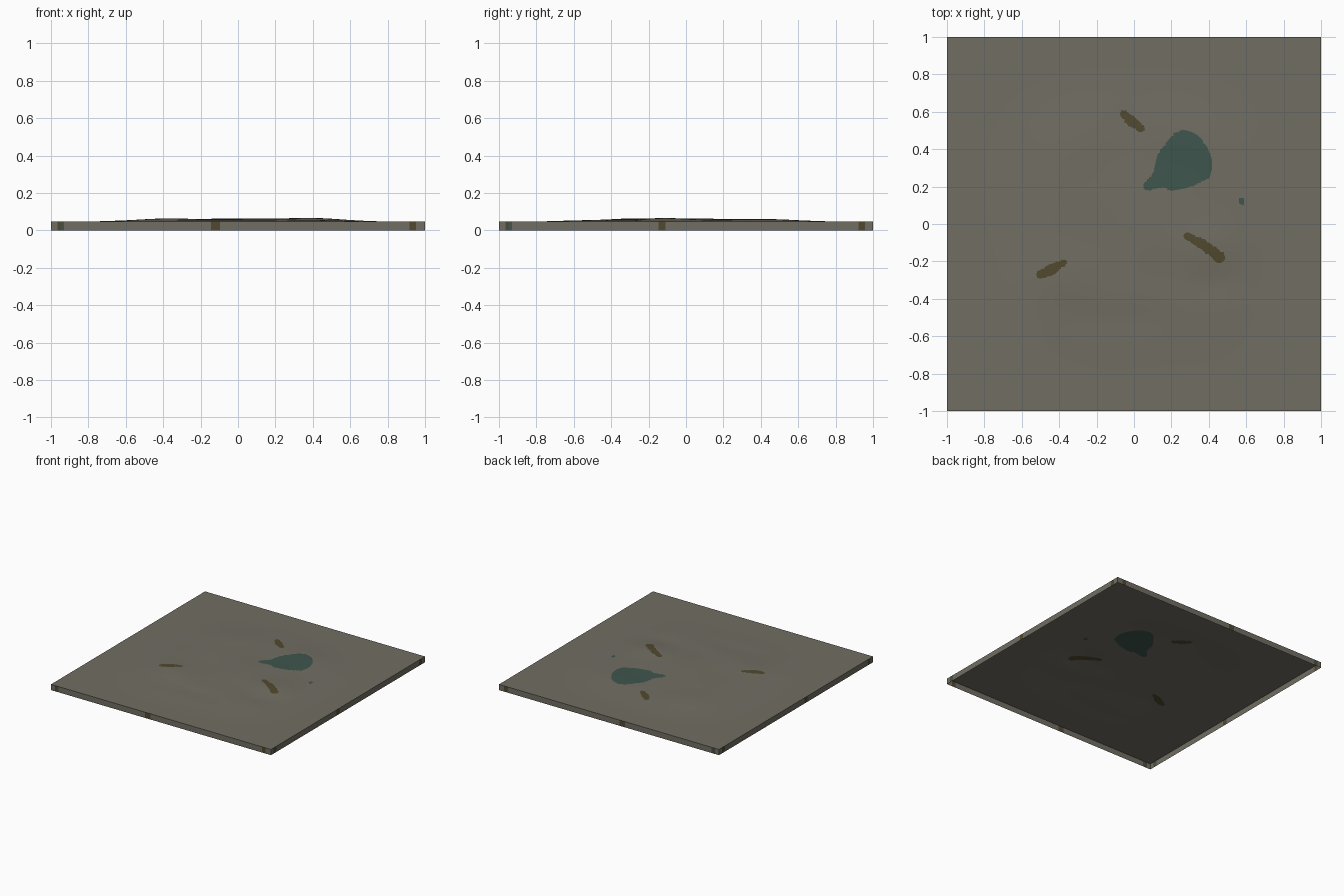
import bpy, bmesh, math
from mathutils import Vector

if "Cube" in bpy.data.objects:
    bpy.data.objects.remove(bpy.data.objects["Cube"])

RIM = 0.047      # height of the tile edge
N = 200          # grid cells per side
CELL = 2.0 / N


def material(name, rgb):
    m = bpy.data.materials.new(name)
    m.diffuse_color = (*rgb, 1)
    m.use_nodes = True
    m.node_tree.nodes["Principled BSDF"].inputs["Base Color"].default_value = m.diffuse_color
    return m


MATS = [material("grey_earth", (0.165, 0.155, 0.125)),
        material("teal_water", (0.050, 0.092, 0.076)),
        material("olive_moss", (0.082, 0.066, 0.028))]
EARTH, TEAL, OLIVE = range(3)

# Patch outlines: pond polygon, and streaks given as (x, y, radius) chains
POND = [Vector(p) for p in (
    (.26, .505), (.30, .495), (.34, .475), (.39, .415), (.417, .345), (.418, .30),
    (.405, .25), (.35, .217), (.28, .192), (.20, .177), (.165, .195), (.125, .192),
    (.085, .178), (.05, .19), (.05, .215), (.09, .25), (.105, .285), (.125, .37),
    (.18, .445), (.215, .485))]
STREAKS = [
    ([(-.055, .587, .02), (-.015, .55, .027), (.035, .513, .022)], OLIVE),
    ([(.285, -.065, .02), (.37, -.11, .026), (.41, -.14, .028), (.455, -.178, .031)], OLIVE),
    ([(-.50, -.27, .022), (-.44, -.243, .030), (-.372, -.205, .014)], OLIVE),
    ([(.574, .127, .013), (.577, .114, .011)], TEAL)]


def segment(p, a, b):
    """Distance from p to segment a-b, and the position along it."""
    ab = b - a
    t = max(0, min(1, (p - a).dot(ab) / ab.dot(ab)))
    return (p - a - ab * t).length, t


def pond_distance(p):
    inside, best = False, 9
    for a, b in zip(POND, POND[1:] + POND[:1]):
        best = min(best, segment(p, a, b)[0])
        if (a.y > p.y) != (b.y > p.y) and p.x < a.x + (p.y - a.y) * (b.x - a.x) / (b.y - a.y):
            inside = not inside
    return -best if inside else best


def streak_distance(chain):
    def f(p):
        best = 9
        for a, b in zip(chain, chain[1:]):
            d, t = segment(p, Vector(a[:2]), Vector(b[:2]))
            best = min(best, d - a[2] - (b[2] - a[2]) * t)
        return best
    return f


def bounds(points, pad=0.06):
    xs, ys = [q[0] for q in points], [q[1] for q in points]
    return min(xs) - pad, max(xs) + pad, min(ys) - pad, max(ys) + pad


PATCHES = [(pond_distance, TEAL, bounds(POND))]
PATCHES += [(streak_distance(c), m, bounds(c)) for c, m in STREAKS]


def patches_near(p):
    return [(f, m) for f, m, (x0, x1, y0, y1) in PATCHES
            if x0 < p.x < x1 and y0 < p.y < y1]


# Gentle hills: (x, y, radius x, radius y, height)
HILLS = [(.02, -.05, .22, .20, .006), (-.38, -.30, .18, .14, .006),
         (.38, -.12, .20, .13, .008), (-.36, .50, .20, .18, .004),
         (.40, .42, .22, .20, .005), (-.20, .12, .22, .16, .003),
         (.45, -.32, .13, .09, -.005), (-.08, -.52, .26, .09, -.004),
         (.25, .33, .15, .13, -.003)]


def fade(x, y):
    """Zero at the tile edge, one over the middle."""
    r = (abs(x) ** 3 + abs(y) ** 3) ** (1 / 3)
    t = max(0, min(1, (0.85 - r) / 0.45))
    return t * t * (3 - 2 * t)


def height(x, y):
    h = 0.011
    for cx, cy, rx, ry, amp in HILLS:
        h += amp * math.exp(-((x - cx) / rx) ** 2 - ((y - cy) / ry) ** 2)
    h += 0.0012 * math.sin(9 * x + 4 * y) * math.sin(8 * y - 3 * x + 1)
    return RIM + fade(x, y) * h


def finish(bm, name):
    mesh = bpy.data.meshes.new(name)
    bm.to_mesh(mesh)
    bm.free()
    for m in MATS:
        mesh.materials.append(m)
    ob = bpy.data.objects.new(name, mesh)
    bpy.context.collection.objects.link(ob)
    return ob


# Ground surface, with grid points pulled onto the patch outlines
bm = bmesh.new()
bmesh.ops.create_grid(bm, x_segments=N, y_segments=N, size=1)
for v in bm.verts:
    p = v.co.xy
    for f, _ in patches_near(p):
        d = f(p)
        if abs(d) < 0.55 * CELL:
            e = 0.001
            g = Vector((f(p + Vector((e, 0))) - d, f(p + Vector((0, e))) - d))
            if g.length > 1e-6:
                p = p - g.normalized() * d
            break
    v.co = (p.x, p.y, height(p.x, p.y))
for face in bm.faces:
    face.smooth = True
    c = face.calc_center_median().xy
    for f, m in patches_near(c):
        if f(c) < 0:
            face.material_index = m
finish(bm, "ground_surface")

# Side skirts, open underneath, with narrow coloured bands: (from, to, colour)
BANDS_X = [(-.965, -.945, OLIVE), (-.945, -.93, TEAL), (-.145, -.095, OLIVE), (.918, .952, OLIVE)]
BANDS_Y = [(-.965, -.95, OLIVE), (-.95, -.93, TEAL), (-.147, -.11, OLIVE), (.922, .958, OLIVE)]


def skirt(name, bands, place, flip):
    bm = bmesh.new()
    stops = sorted({-1, 1} | {s for b in bands for s in b[:2]})
    cols = [[bm.verts.new(place(s, z)) for z in (0, RIM)] for s in stops]
    for i in range(len(stops) - 1):
        a, b = cols[i], cols[i + 1]
        quad = [a[0], b[0], b[1], a[1]]
        face = bm.faces.new(quad[::-1] if flip else quad)
        mid = (stops[i] + stops[i + 1]) / 2
        for lo, hi, m in bands:
            if lo < mid < hi:
                face.material_index = m
    finish(bm, name)


skirt("front_skirt", BANDS_X, lambda s, z: (s, -1, z), False)
skirt("back_skirt", BANDS_X, lambda s, z: (s, 1, z), True)
skirt("right_skirt", BANDS_Y, lambda s, z: (1, s, z), False)
skirt("left_skirt", BANDS_Y, lambda s, z: (-1, s, z), True)
